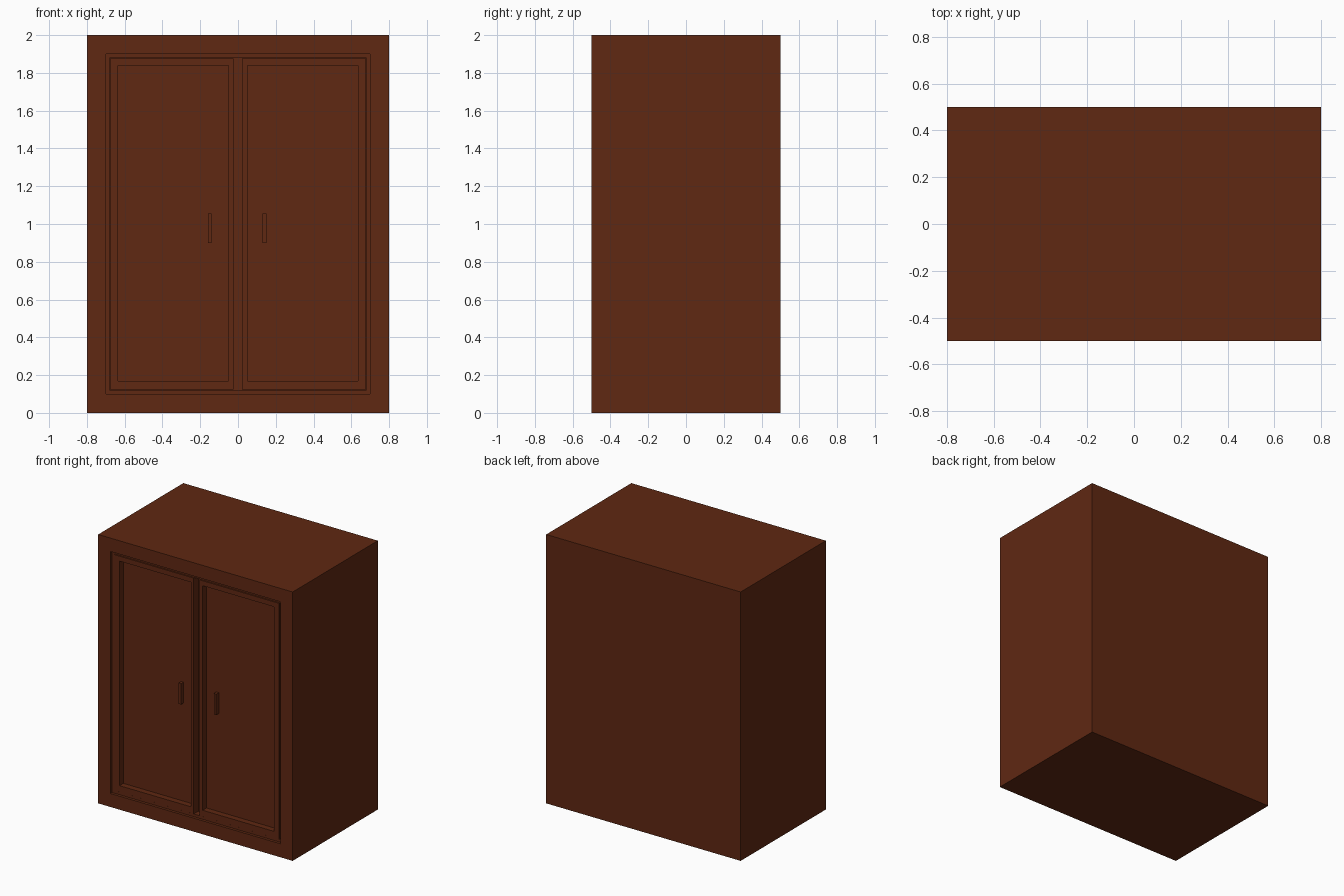
import bpy, bmesh
from mathutils import Vector

if "Cube" in bpy.data.objects:
    bpy.data.objects.remove(bpy.data.objects["Cube"])

FRONT = -0.5                      # y of the cabinet front

wood = bpy.data.materials.new("dark_red_brown_wood")
wood.diffuse_color = (0.115, 0.021, 0.006, 1)
wood.use_nodes = True
wood.node_tree.nodes["Principled BSDF"].inputs["Base Color"].default_value = wood.diffuse_color


def box_mesh(x0, x1, y0, y1, z0, z1):
    """Axis-aligned box between two corners."""
    bm = bmesh.new()
    bmesh.ops.create_cube(bm, size=1)
    for v in bm.verts:
        v.co = Vector((x1 if v.co.x > 0 else x0,
                       y1 if v.co.y > 0 else y0,
                       z1 if v.co.z > 0 else z0))
    return bm


def front_face(bm):
    return min(bm.faces, key=lambda f: f.normal.y)


def recess(bm, face, x0, x1, z0, z1, depth):
    """Inset a front face to the given rectangle, then push it straight back."""
    mid = face.calc_center_median()
    bmesh.ops.inset_region(bm, faces=[face], thickness=0.01)
    for v in face.verts:
        v.co.x = x1 if v.co.x > mid.x else x0
        v.co.z = z1 if v.co.z > mid.z else z0
    bm.normal_update()
    new = bmesh.ops.extrude_discrete_faces(bm, faces=[face])["faces"][0]
    for v in new.verts:
        v.co.y += depth
    bm.normal_update()
    return new


def finish(bm, name):
    bmesh.ops.recalc_face_normals(bm, faces=bm.faces)
    mesh = bpy.data.meshes.new(name)
    bm.to_mesh(mesh)
    bm.free()
    mesh.materials.append(wood)
    bpy.context.collection.objects.link(bpy.data.objects.new(name, mesh))


# Cabinet body with a stepped opening in the front
bm = box_mesh(-0.8, 0.8, FRONT, 0.5, 0, 2)
bm.normal_update()
ledge = recess(bm, front_face(bm), -0.70, 0.70, 0.10, 1.90, 0.02)
recess(bm, ledge, -0.68, 0.68, 0.12, 1.88, 0.05)
finish(bm, "cabinet_body")

# Two framed doors with sunken panels, each with a bar handle
for side, x0, x1, p0, p1, hx in (
        ("left", -0.677, -0.025, -0.635, -0.049, -0.15),
        ("right", 0.021, 0.677, 0.049, 0.635, 0.14)):
    bm = box_mesh(x0, x1, FRONT + 0.015, FRONT + 0.069, 0.123, 1.877)
    bm.normal_update()
    recess(bm, front_face(bm), p0, p1, 0.17, 1.84, 0.045)
    finish(bm, side + "_door")

    bm = box_mesh(hx - 0.01, hx + 0.01, FRONT + 0.03, FRONT + 0.062, 0.90, 1.055)
    finish(bm, side + "_handle")
